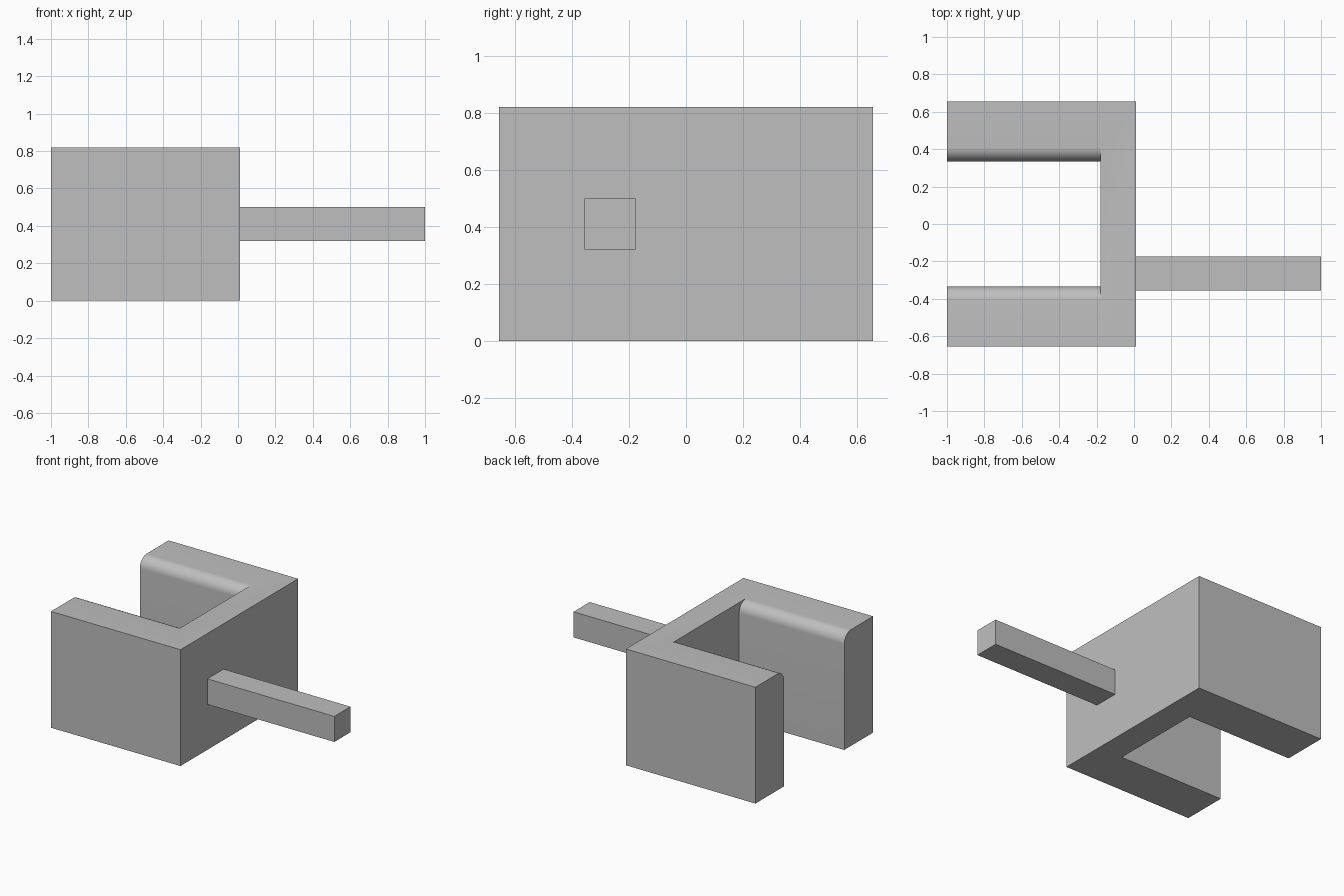
import bpy
import math

cube = bpy.data.objects.get("Cube")
if cube:
    bpy.data.objects.remove(cube, do_unlink=True)

grey = bpy.data.materials.new("plain_grey")
grey.use_nodes = True
colour = (0.52, 0.52, 0.52, 1)
grey.diffuse_color = colour
grey.node_tree.nodes["Principled BSDF"].inputs["Base Color"].default_value = colour


def prism(name, profile, x0, x1):
    """Extrude a closed (y, z) profile along x, counter-clockwise seen from +x."""
    n = len(profile)
    verts = [(x, y, z) for x in (x0, x1) for y, z in profile]
    faces = [tuple(reversed(range(n))), tuple(range(n, 2 * n))]
    faces += [(i, (i + 1) % n, n + (i + 1) % n, n + i) for i in range(n)]
    mesh = bpy.data.meshes.new(name)
    mesh.from_pydata(verts, [], faces)
    mesh.materials.append(grey)
    obj = bpy.data.objects.new(name, mesh)
    bpy.context.collection.objects.link(obj)
    return obj


def rectangle(y0, y1, z0, z1):
    return [(y0, z0), (y1, z0), (y1, z1), (y0, z1)]


# Main block, later slotted into a U shape
height, half_width = 0.82, 0.655
body = prism("clamp_body", rectangle(-half_width, half_width, 0, height), -1, 0.01)

# Slot cutter whose sides flare out to round the inner top edges of the arms
gap, radius, steps = 0.335, 0.075, 12
angles = [math.pi / 2 * i / steps for i in range(steps + 1)]
flare = [(gap + radius * (1 - math.cos(a)), height - radius * (1 - math.sin(a)))
         for a in angles]
right_side = [(gap, -0.2)] + flare + [(gap + radius, height + 0.2)]
left_side = [(-y, z) for y, z in reversed(right_side)]
cutter = prism("slot_cutter", right_side + left_side, -1.2, -0.18)

# Cut the slot and bake it in
cut = body.modifiers.new("slot", 'BOOLEAN')
cut.operation = 'DIFFERENCE'
cut.solver = 'EXACT'
cut.object = cutter
bpy.ops.object.select_all(action='DESELECT')
body.select_set(True)
bpy.context.view_layer.objects.active = body
bpy.ops.object.modifier_apply(modifier=cut.name)
bpy.data.objects.remove(cutter, do_unlink=True)
bpy.ops.object.shade_smooth_by_angle(angle=math.radians(30))

# Square rod standing out from the closed wall
prism("side_rod", rectangle(-0.355, -0.175, 0.32, 0.5), 0.01, 1)
